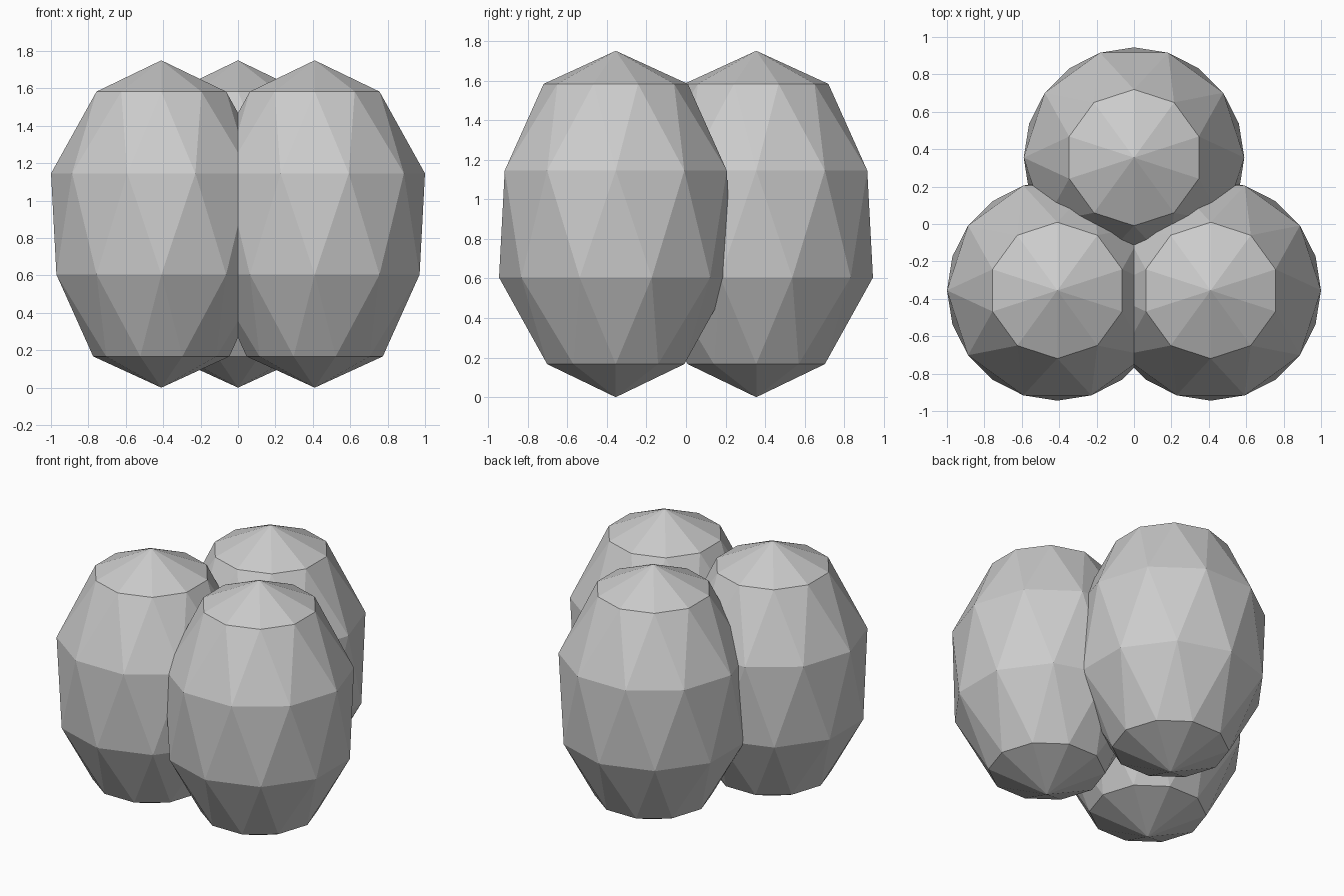
import bpy, bmesh, math

if "Cube" in bpy.data.objects:
    bpy.data.objects.remove(bpy.data.objects["Cube"])

SIDES, HALF_HEIGHT, RADIUS = 10, 0.875, 0.62
BANDS = 5


def faceted_barrel(name, x, y):
    """Egg-shaped pod: staggered ten-sided rings joined by triangles."""
    bm = bmesh.new()
    rings = []
    for i in range(1, BANDS):
        t = math.pi * i / BANDS
        r, z = RADIUS * math.sin(t), HALF_HEIGHT * (1 - math.cos(t))
        # Every other ring is turned by half a side
        turn = 0.5 * (i - 1)
        rings.append([bm.verts.new((r * math.cos(2 * math.pi * (k + turn) / SIDES),
                                    r * math.sin(2 * math.pi * (k + turn) / SIDES), z))
                      for k in range(SIDES)])
    bottom = bm.verts.new((0, 0, 0))
    top = bm.verts.new((0, 0, 2 * HALF_HEIGHT))
    for k in range(SIDES):
        n = (k + 1) % SIDES
        bm.faces.new((bottom, rings[0][n], rings[0][k]))
        bm.faces.new((top, rings[-1][k], rings[-1][n]))
        for low, high in zip(rings, rings[1:]):
            bm.faces.new((low[k], low[n], high[k]))
            bm.faces.new((low[n], high[n], high[k]))
    bmesh.ops.recalc_face_normals(bm, faces=bm.faces)
    mesh = bpy.data.meshes.new(name)
    bm.to_mesh(mesh)
    bm.free()
    obj = bpy.data.objects.new(name, mesh)
    obj.location = (x, y, 0)
    bpy.context.collection.objects.link(obj)


# Three overlapping pods in an equilateral triangle
faceted_barrel("front_left_pod", -0.41, -0.355)
faceted_barrel("front_right_pod", 0.41, -0.355)
faceted_barrel("back_pod", 0, 0.355)
